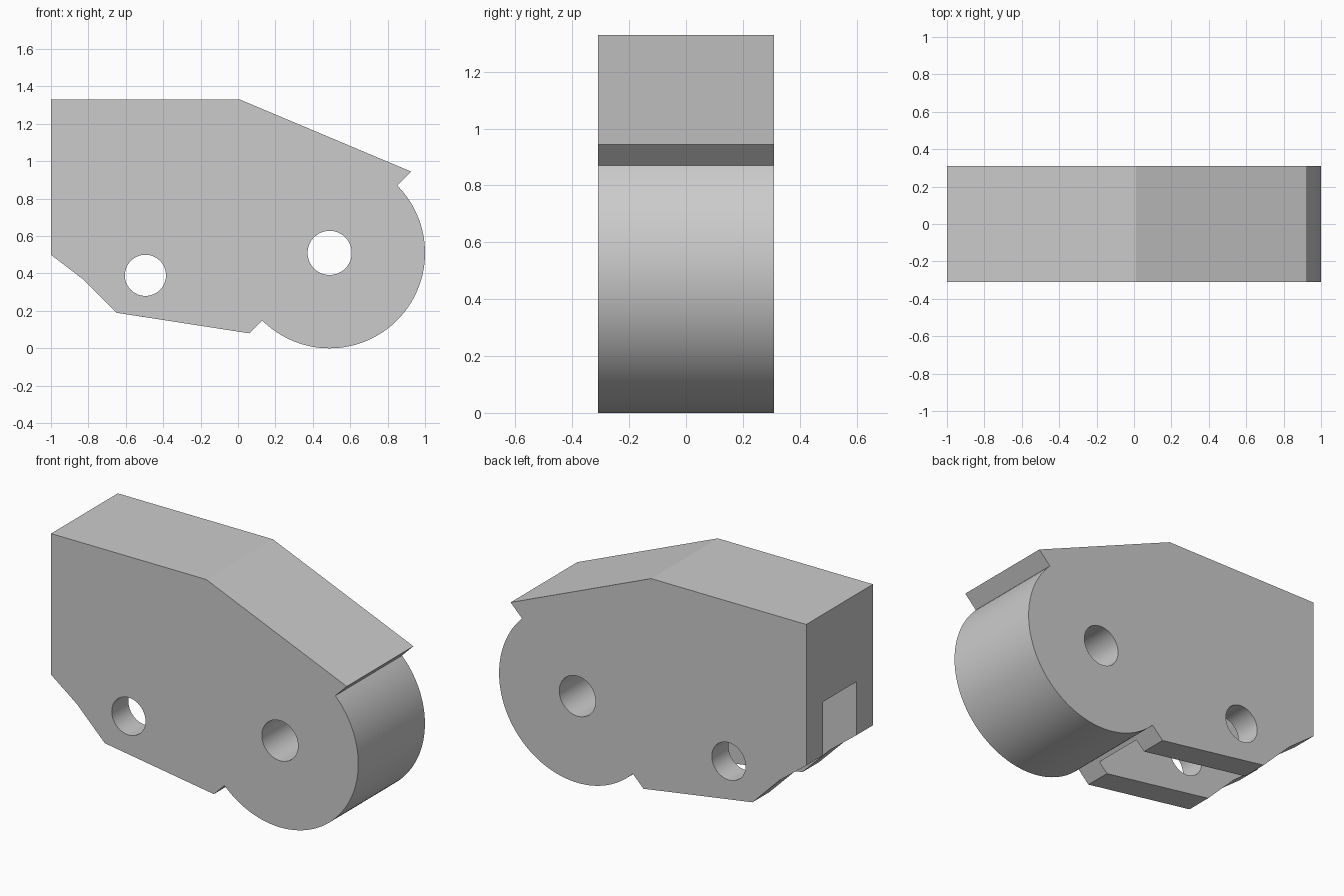
import bpy
import bmesh
from math import sin, cos, radians

cube = bpy.data.objects.get("Cube")
if cube:
    bpy.data.objects.remove(cube, do_unlink=True)

HALF = 0.31                    # half thickness of the link
PIVOT, PIVOT_R = (0.49, 0.51), 0.51
SOCKET = (-0.495, 0.39)

grey = bpy.data.materials.new("plain grey")
grey.use_nodes = True
colour = (0.6, 0.6, 0.6, 1)
grey.diffuse_color = colour
grey.node_tree.nodes["Principled BSDF"].inputs["Base Color"].default_value = colour


def arc(centre, radius, start, end, steps):
    """Points on an arc in the x-z plane, angles in degrees."""
    angles = [radians(start + (end - start) * i / steps) for i in range(steps + 1)]
    return [(centre[0] + radius * cos(a), centre[1] + radius * sin(a)) for a in angles]


def extrude(name, outline, half):
    """Prism of an x-z outline, centred on y = 0."""
    bm = bmesh.new()
    face = bm.faces.new([bm.verts.new((x, -half, z)) for x, z in outline])
    grown = bmesh.ops.extrude_face_region(bm, geom=[face])["geom"]
    moved = [v for v in grown if isinstance(v, bmesh.types.BMVert)]
    bmesh.ops.translate(bm, verts=moved, vec=(0, 2 * half, 0))
    bmesh.ops.recalc_face_normals(bm, faces=bm.faces)
    mesh = bpy.data.meshes.new(name)
    bm.to_mesh(mesh)
    bm.free()
    mesh.materials.append(grey)
    obj = bpy.data.objects.new(name, mesh)
    bpy.context.collection.objects.link(obj)
    return obj


# Link body: rounded pivot end with a stop notch on each side of it
outline = [(-1, 1.33), (-1, 0.5), (-0.83, 0.37), (-0.65, 0.19), (0.06, 0.08)]
outline += arc(PIVOT, PIVOT_R, -135, 45, 64)
outline += [(0.925, 0.945), (0.01, 1.33)]
link = extrude("link_body", outline, HALF)

# Two pin holes and the round clearance slot for the neighbouring link
cutters = [
    extrude("pivot_hole_cutter", arc(PIVOT, 0.118, 0, 354.375, 63), 0.5),
    extrude("socket_hole_cutter", arc(SOCKET, 0.11, 0, 354.375, 63), 0.5),
    extrude("slot_cutter", arc(SOCKET, 0.66, 0, 357.1875, 127), HALF / 2),
]
bpy.context.view_layer.objects.active = link
link.select_set(True)
for cutter in cutters:
    cut = link.modifiers.new(cutter.name, "BOOLEAN")
    cut.operation = "DIFFERENCE"
    cut.solver = "EXACT"
    cut.object = cutter
    bpy.ops.object.modifier_apply(modifier=cut.name)
    bpy.data.objects.remove(cutter, do_unlink=True)

bpy.ops.object.shade_smooth_by_angle(angle=radians(20))
